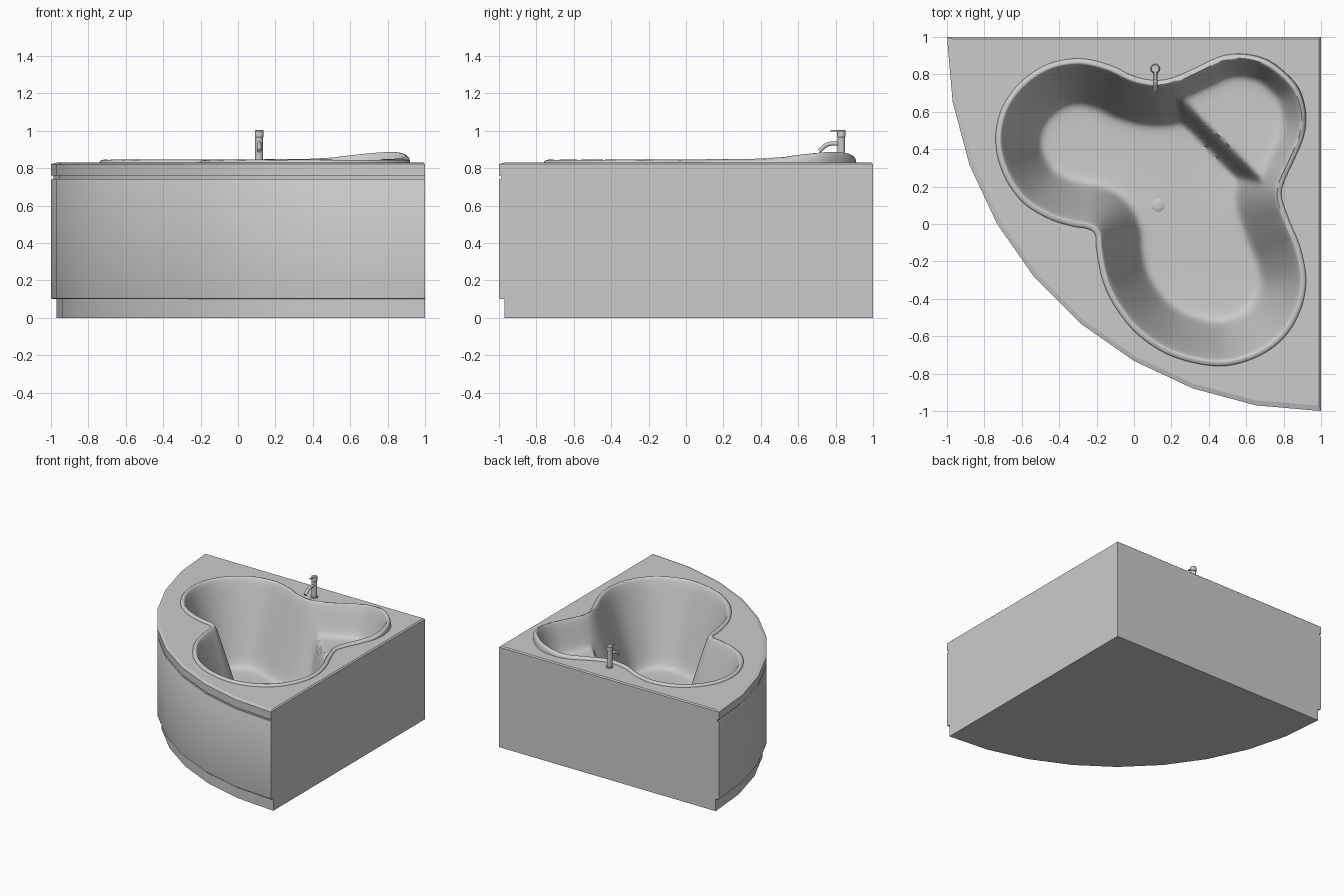
import bpy, bmesh, math
from mathutils import Vector, kdtree

if "Cube" in bpy.data.objects:
    bpy.data.objects.remove(bpy.data.objects["Cube"])

DECK_Z, FLOOR_Z, SEAT_Z = 0.83, 0.18, 0.60
CENTRE = Vector((0.13, 0.10))


def finish(name, bm, angle=35):
    mesh = bpy.data.meshes.new(name)
    bm.to_mesh(mesh)
    bm.free()
    ob = bpy.data.objects.new(name, mesh)
    bpy.context.collection.objects.link(ob)
    bpy.ops.object.select_all(action='DESELECT')
    ob.select_set(True)
    bpy.context.view_layer.objects.active = ob
    bpy.ops.object.shade_smooth_by_angle(angle=math.radians(angle))
    return ob


def bridge(bm, a, b):
    n = len(a)
    for i in range(n):
        j = (i + 1) % n
        bm.faces.new((a[i], a[j], b[j], b[i]))


def lathe(name, profile, x, y, sides=24):
    bm = bmesh.new()
    rings = []
    for r, z in profile:
        rings.append([bm.verts.new((x + r * math.cos(2 * math.pi * k / sides),
                                    y + r * math.sin(2 * math.pi * k / sides), z))
                      for k in range(sides)])
    for a, b in zip(rings, rings[1:]):
        bridge(bm, a, b)
    bm.faces.new(rings[0][::-1])
    bm.faces.new(rings[-1])
    bmesh.ops.recalc_face_normals(bm, faces=bm.faces)
    return finish(name, bm)


# Three-lobed basin outline, counter-clockwise from the seat corner
KEYS = [Vector(p) for p in [
    (.82, .80), (.71, .88), (.58, .91), (.46, .895), (.33, .835), (.22, .787),
    (.12, .768), (0, .79), (-.13, .85), (-.29, .885), (-.46, .855), (-.61, .755),
    (-.71, .61), (-.74, .44), (-.70, .27), (-.60, .12), (-.46, .03), (-.33, -.012),
    (-.245, -.027), (-.207, -.06), (-.20, -.14), (-.165, -.31), (-.09, -.46),
    (.03, -.60), (.21, -.71), (.45, -.76), (.65, -.715), (.80, -.61), (.89, -.46),
    (.92, -.30), (.89, -.13), (.83, .02), (.79, .14), (.80, .22), (.85, .33),
    (.905, .46), (.92, .58), (.89, .71)]]


def spline(keys, steps):
    out, n = [], len(keys)
    for i in range(n):
        a, b, c, d = (keys[(i + k) % n] for k in (-1, 0, 1, 2))
        for s in range(steps):
            t = s / steps
            out.append(0.5 * (2 * b + (c - a) * t + (2 * a - 5 * b + 4 * c - d) * t ** 2
                              + (3 * b - a - 3 * c + d) * t ** 3))
    return out


fine = spline(KEYS, 60)
outline = fine[::12]
tree = kdtree.KDTree(len(fine))
for i, p in enumerate(fine):
    tree.insert((p.x, p.y, 0), i)
tree.balance()


def smooth_max(a, b, k):
    return 0.5 * (a + b + math.sqrt((a - b) ** 2 + k * k))


def basin_z(p):
    d = tree.find((p.x, p.y, 0))[2]
    s = p.x + p.y
    lip = 0.015 + 0.05 * max(0, (s - 0.8) / 0.82) ** 5   # headrest rises behind the seat
    if d < 0.022:
        return DECK_Z + lip * math.sqrt(max(0, 1 - ((0.022 - d) / 0.022) ** 2))
    e = d - 0.022
    wall = DECK_Z + lip - 3.5 * (math.sqrt(e * e + 0.0004) - 0.02)
    u = min(1, max(0, (s - 0.79) / 0.14))
    ground = FLOOR_Z + (SEAT_Z - FLOOR_Z) * u * u * (3 - 2 * u)
    return smooth_max(wall, ground, 0.07)


# Basin: rings shrinking from the outline to the drain
bm = bmesh.new()
N = 64
prev = None
for k in range(N):
    t = 1 - (k / N) ** 1.5
    ring = []
    for q in outline:
        p = CENTRE + (q - CENTRE) * t
        ring.append(bm.verts.new((p.x, p.y, DECK_Z if k == 0 else basin_z(p))))
    if prev:
        bridge(bm, prev, ring)
    prev = ring
bm.faces.new(prev)
finish("basin", bm, 60)


# Quarter-round casing: plinth, front panel, groove and rim
def plan(inset, z, back=0.0):
    c, r = 1 - back, 2 - inset - back
    pts = [(c - r * math.cos(math.radians(a)), c - r * math.sin(math.radians(a)), z)
           for a in range(0, 91, 10)]
    return pts + [(c, c, z)]


LEVELS = [(.03, 0), (.03, .10), (.008, .10), (.002, .105), (0, .115), (0, .735), (.004, .742),
          (.014, .743), (.014, .76), (0, .76), (0, .822)]
bm = bmesh.new()
rings = [[bm.verts.new(p) for p in plan(i, z)] for i, z in LEVELS]
rings.append([bm.verts.new(p) for p in plan(.028, DECK_Z, .01)])
for a, b in zip(rings, rings[1:]):
    bridge(bm, a, b)
bm.faces.new(rings[0][::-1])
bmesh.ops.recalc_face_normals(bm, faces=bm.faces)
finish("casing", bm, 30)

# Flat deck around the basin
bm = bmesh.new()
edges = []
for loop in (plan(.028, DECK_Z, .01), [(p.x, p.y, DECK_Z) for p in outline]):
    vs = [bm.verts.new(p) for p in loop]
    edges += [bm.edges.new((vs[i - 1], vs[i])) for i in range(len(vs))]
bmesh.ops.triangle_fill(bm, edges=edges, use_beauty=True, normal=(0, 0, 1))
bm.normal_update()
bmesh.ops.reverse_faces(bm, faces=[f for f in bm.faces if f.normal.z < 0])
finish("deck", bm)

# Drain plug
zf = basin_z(CENTRE)
lathe("drain", [(.034, zf - .01), (.034, zf + .003), (.028, zf + .007), (.008, zf + .008)],
      CENTRE.x, CENTRE.y)

# Tap: body, cap, spout and lever
TX, TY = 0.113, 0.83
lathe("tap_body", [(.026, .83), (.026, .838), (.021, .842), (.021, .965), (.019, .967)], TX, TY)
lathe("tap_cap", [(.019, .966), (.023, .968), (.023, 1.0), (.020, 1.004)], TX, TY)

curve = bpy.data.curves.new("tap_spout", 'CURVE')
curve.dimensions = '3D'
curve.bevel_depth = 0.012
curve.bevel_resolution = 3
curve.use_fill_caps = True
sp = curve.splines.new('BEZIER')
path = [(.82, .932), (.76, .928), (.712, .893)]
sp.bezier_points.add(len(path) - 1)
for bp, (y, z) in zip(sp.bezier_points, path):
    bp.co = (TX, y, z)
    bp.handle_left_type = bp.handle_right_type = 'AUTO'
bpy.context.collection.objects.link(bpy.data.objects.new("tap_spout", curve))

bm = bmesh.new()
bmesh.ops.create_cube(bm, size=1)
for v in bm.verts:
    v.co = (TX + v.co.x * .012, .80 + v.co.y * .055, 1.0 + v.co.z * .007)
finish("tap_lever", bm)
